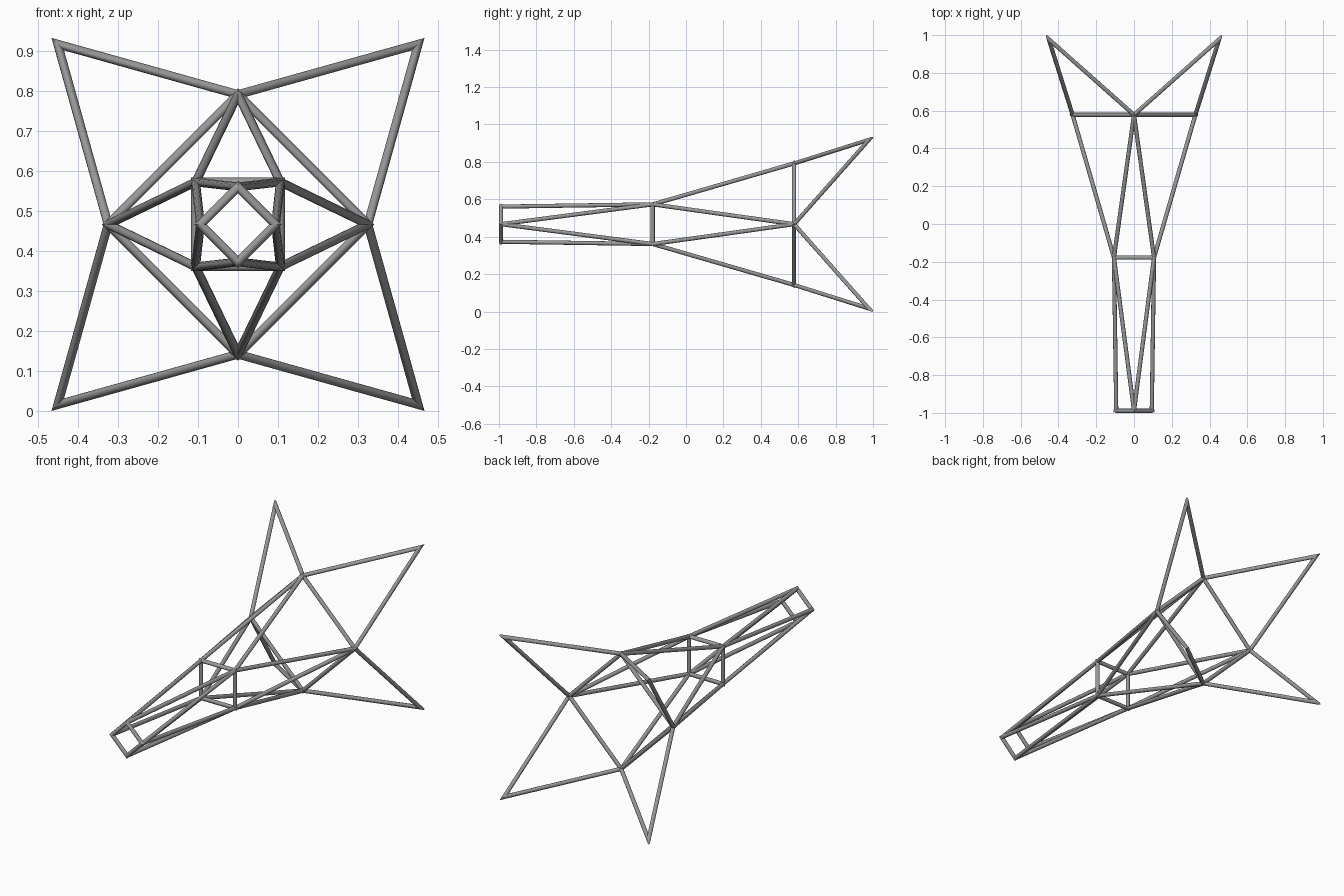
import bpy, bmesh
from mathutils import Vector

cube = bpy.data.objects.get("Cube")
if cube:
    bpy.data.objects.remove(cube, do_unlink=True)

MID = 0.467     # height of the long axis
RADIUS = 0.011  # tube radius
SIDES = 12

metal = bpy.data.materials.new("grey_metal")
metal.use_nodes = True
grey = (0.32, 0.32, 0.32, 1)
metal.diffuse_color = grey
metal.node_tree.nodes["Principled BSDF"].inputs["Base Color"].default_value = grey


def tube(bm, a, b, cuts):
    """Round tube from a to b; each cut is (point, normal), removing the normal side."""
    part = bmesh.new()
    axis = b - a
    extra = 0.05 * axis.normalized()
    start = a - extra if cuts[0] else a
    end = b + extra if cuts[1] else b
    matrix = axis.to_track_quat('Z', 'Y').to_matrix().to_4x4()
    matrix.translation = (start + end) / 2
    bmesh.ops.create_cone(part, cap_ends=True, segments=SIDES, radius1=RADIUS,
                          radius2=RADIUS, depth=(end - start).length, matrix=matrix)
    for cut in cuts:
        if cut:
            geom = part.verts[:] + part.edges[:] + part.faces[:]
            bmesh.ops.bisect_plane(part, geom=geom, plane_co=cut[0],
                                   plane_no=cut[1], clear_outer=True)
            rim = [e for e in part.edges if e.is_boundary]
            bmesh.ops.holes_fill(part, edges=rim, sides=0)
    temp = bpy.data.meshes.new("temp")
    part.to_mesh(temp)
    part.free()
    bm.from_mesh(temp)
    bpy.data.meshes.remove(temp)


def mitre(before, corner, after):
    """Cutting plane for the tube that arrives at a corner."""
    d1 = (corner - before).normalized()
    d2 = (after - corner).normalized()
    return corner, (d1 + d2).normalized()


def finish(name, bm):
    mesh = bpy.data.meshes.new(name)
    bm.to_mesh(mesh)
    bm.free()
    mesh.materials.append(metal)
    obj = bpy.data.objects.new(name, mesh)
    bpy.context.collection.objects.link(obj)
    bpy.ops.object.select_all(action='DESELECT')
    bpy.context.view_layer.objects.active = obj
    obj.select_set(True)
    bpy.ops.object.shade_smooth_by_angle(angle=0.7)


def mitred_path(name, points, closed):
    bm = bmesh.new()
    n = len(points)
    for i in range(n if closed else n - 1):
        a, b = points[i], points[(i + 1) % n]
        first = last = None
        if closed or i > 0:
            co, no = mitre(points[i - 1], a, b)
            first = (co, -no)
        if closed or i < n - 2:
            last = mitre(a, b, points[(i + 2) % n])
        tube(bm, a, b, (first, last))
    finish(name, bm)


def struts(name, square, diamond):
    """Each diamond corner joins the two nearest square corners."""
    bm = bmesh.new()
    for i in range(4):
        for j in (i, i - 1):
            tube(bm, diamond[i], square[j], (None, None))
    finish(name, bm)


def diamond_points(r, y):
    return [Vector((x * r, y, MID + z * r)) for x, z in ((1, 0), (0, 1), (-1, 0), (0, -1))]


def square_points(r, y):
    return [Vector((x * r, y, MID + z * r)) for x, z in ((1, 1), (-1, 1), (-1, -1), (1, -1))]


nose = diamond_points(0.094, -0.989)
waist = square_points(0.106, -0.178)
shoulder = diamond_points(0.325, 0.578)
tips = square_points(0.451, 0.978)

# Cross rings
mitred_path("nose_ring", nose, True)
mitred_path("waist_ring", waist, True)
mitred_path("shoulder_ring", shoulder, True)

# Long body struts
struts("nose_struts", waist, nose)
struts("body_struts", waist, shoulder)

# Four pointed rear fins
fin_names = ("upper_left_fin", "upper_right_fin", "lower_right_fin", "lower_left_fin")
for i, name in enumerate(fin_names):
    mitred_path(name, [shoulder[i], tips[i], shoulder[(i + 1) % 4]], False)
